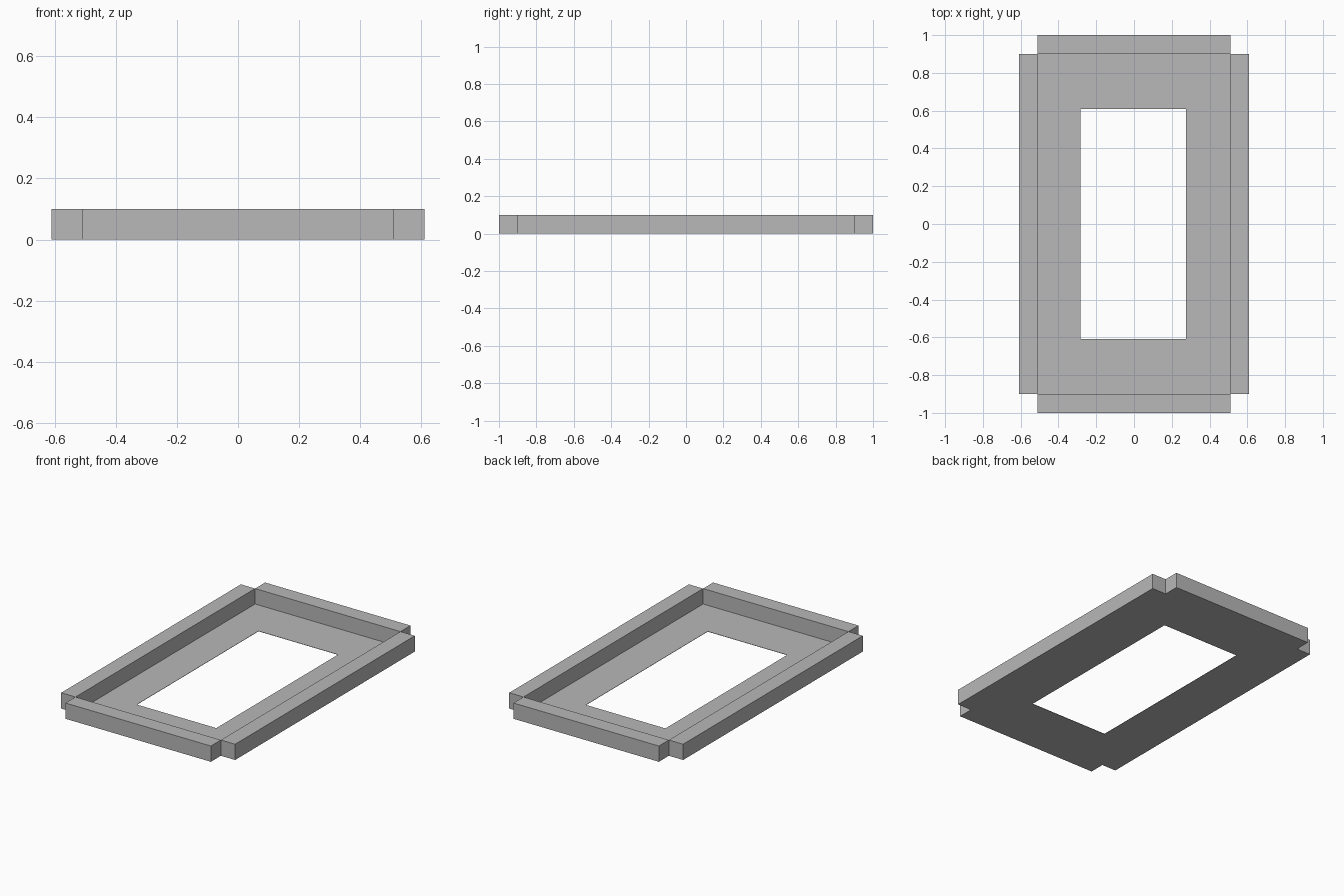
import bpy
import bmesh

if "Cube" in bpy.data.objects:
    bpy.data.objects.remove(bpy.data.objects["Cube"])

grey = bpy.data.materials.new("plain grey")
grey.diffuse_color = (0.48, 0.48, 0.48, 1)
grey.use_nodes = True
grey.node_tree.nodes["Principled BSDF"].inputs["Base Color"].default_value = grey.diffuse_color

INNER_X, INNER_Y = 0.51, 0.90   # clear space between the rails
RAIL, HEIGHT = 0.10, 0.10       # rail width and height


def add_object(name, bm):
    bmesh.ops.recalc_face_normals(bm, faces=bm.faces)
    mesh = bpy.data.meshes.new(name)
    bm.to_mesh(mesh)
    bm.free()
    mesh.materials.append(grey)
    obj = bpy.data.objects.new(name, mesh)
    bpy.context.collection.objects.link(obj)


def box(name, x0, x1, y0, y1, z0, z1):
    bm = bmesh.new()
    bmesh.ops.create_cube(bm, size=1)
    for v in bm.verts:
        v.co.x = x1 if v.co.x > 0 else x0
        v.co.y = y1 if v.co.y > 0 else y0
        v.co.z = z1 if v.co.z > 0 else z0
    add_object(name, bm)


# Long side rails and short end rails, meeting only at their corners
for side, s in (("left", -1), ("right", 1)):
    xs = sorted((s * INNER_X, s * (INNER_X + RAIL)))
    box(side + "_rail", *xs, -INNER_Y, INNER_Y, 0, HEIGHT)
for end, s in (("front", -1), ("back", 1)):
    ys = sorted((s * INNER_Y, s * (INNER_Y + RAIL)))
    box(end + "_rail", -INNER_X, INNER_X, *ys, 0, HEIGHT)

# Thin floor panel with a rectangular opening
bm = bmesh.new()
rings = []
for x0, x1, y in ((-INNER_X, INNER_X, INNER_Y), (-0.283, 0.275, 0.61)):
    corners = ((x0, -y), (x1, -y), (x1, y), (x0, y))
    rings.append([[bm.verts.new((cx, cy, z)) for cx, cy in corners]
                  for z in (0, 0.002)])
outer, inner = rings
for i in range(4):
    j = (i + 1) % 4
    for a, b in ((outer[0], inner[0]), (outer[1], inner[1]),
                 (outer[0], outer[1]), (inner[0], inner[1])):
        bm.faces.new((a[i], a[j], b[j], b[i]))
add_object("floor_panel", bm)
